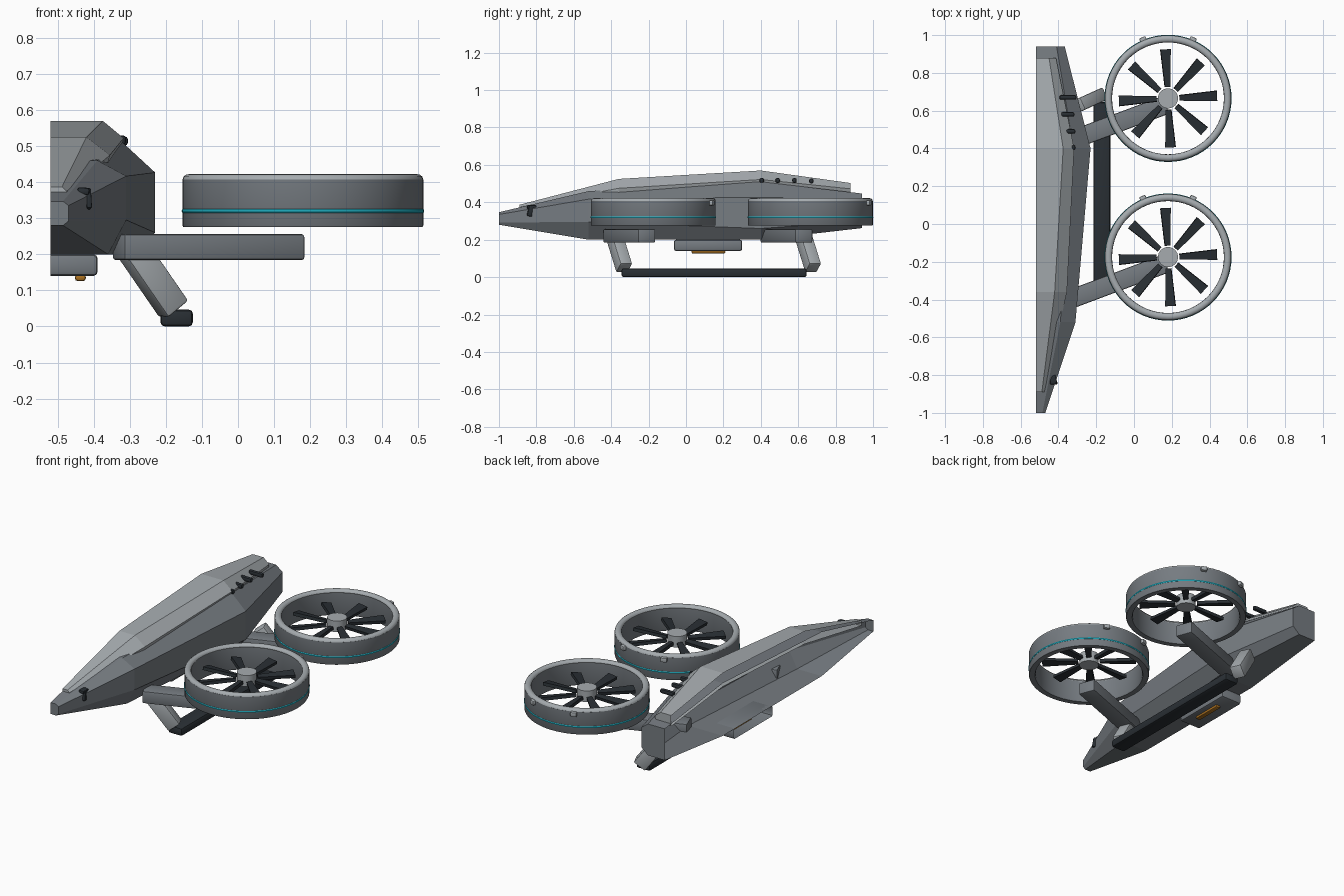
import bpy, bmesh, math
from mathutils import Vector, Matrix

if "Cube" in bpy.data.objects:
    bpy.data.objects.remove(bpy.data.objects["Cube"])

CUT = -0.52  # open centre plane of the half airframe


def material(name, rgb):
    m = bpy.data.materials.new(name)
    m.diffuse_color = (*rgb, 1)
    m.use_nodes = True
    m.node_tree.nodes["Principled BSDF"].inputs["Base Color"].default_value = m.diffuse_color
    return m


HULL = material("hull_grey", (0.18, 0.20, 0.22))
LIGHT = material("light_grey", (0.38, 0.41, 0.43))
DARK = material("dark", (0.022, 0.028, 0.034))
TEAL = material("teal", (0.02, 0.6, 0.75))
AMBER = material("amber", (0.42, 0.17, 0.015))


def finish(name, bm, mat, smooth=False):
    bmesh.ops.recalc_face_normals(bm, faces=bm.faces)
    me = bpy.data.meshes.new(name)
    bm.to_mesh(me)
    bm.free()
    ob = bpy.data.objects.new(name, me)
    bpy.context.collection.objects.link(ob)
    me.materials.append(mat)
    if smooth:
        bpy.ops.object.select_all(action='DESELECT')
        ob.select_set(True)
        bpy.context.view_layer.objects.active = ob
        bpy.ops.object.shade_smooth_by_angle(angle=math.radians(35))
    return ob


def loft(name, stations, mat):
    """Half shell through sections (y, [(half_width, z)...]), capped at both ends."""
    bm = bmesh.new()
    rows = [[bm.verts.new((CUT + w, y, z)) for w, z in pts] for y, pts in stations]
    for a, b in zip(rows, rows[1:]):
        for i in range(len(a) - 1):
            bm.faces.new((a[i], a[i + 1], b[i + 1], b[i]))
    bm.faces.new(rows[0])
    bm.faces.new(rows[-1])
    return finish(name, bm, mat)


def box(name, matrix, size, bevel, mat, half=False):
    bm = bmesh.new()
    bmesh.ops.create_cube(bm, size=1, matrix=Matrix.Diagonal((*size, 1)))
    bmesh.ops.bevel(bm, geom=bm.edges[:], offset=bevel, segments=2,
                    profile=0.5, affect='EDGES')
    bm.transform(matrix)
    if half:
        bmesh.ops.bisect_plane(bm, geom=bm.verts[:] + bm.edges[:] + bm.faces[:],
                               plane_co=(CUT, 0, 0), plane_no=(-1, 0, 0), clear_outer=True)
    return finish(name, bm, mat, True)


def beam(name, p0, p1, width, height, bevel, mat):
    p0, p1 = Vector(p0), Vector(p1)
    d = (p1 - p0).normalized()
    side = d.cross(Vector((0, 0, 1))).normalized()
    rot = Matrix((d, side, d.cross(side))).transposed().to_4x4()
    return box(name, Matrix.Translation((p0 + p1) / 2) @ rot,
               ((p1 - p0).length, width, height), bevel, mat)


def lathe(name, profile, centre, mat, segs=64):
    """Closed (r, z) profile revolved about a vertical axis."""
    bm = bmesh.new()
    rings = []
    for k in range(segs):
        a = 2 * math.pi * k / segs
        rings.append([bm.verts.new((centre[0] + r * math.cos(a),
                                    centre[1] + r * math.sin(a), z)) for r, z in profile])
    n = len(profile)
    for k in range(segs):
        a, b = rings[k], rings[(k + 1) % segs]
        for i in range(n):
            j = (i + 1) % n
            bm.faces.new((a[i], b[i], b[j], a[j]))
    return finish(name, bm, mat, True)


def ellipse(r, z, dr, dz, n=12):
    return [(r + dr * math.cos(2 * math.pi * i / n), z + dz * math.sin(2 * math.pi * i / n))
            for i in range(n)]


# fuselage and canopy, half shells open on the centre plane
loft("fuselage", [
    (-1.0, [(0, .347), (.035, .347), (.05, .335), (.05, .292), (.035, .28), (0, .28)]),
    (-.52, [(0, .46), (.13, .46), (.21, .417), (.21, .295), (.16, .2), (0, .2)]),
    (.40, [(0, .51), (.20, .51), (.29, .427), (.29, .26), (.225, .2), (0, .2)]),
    (.94, [(0, .447), (.11, .447), (.153, .415), (.153, .30), (.11, .262), (0, .262)])], HULL)
loft("canopy", [
    (-.89, [(0, .387), (.032, .387), (.045, .375), (.045, .355), (0, .355)]),
    (-.36, [(0, .525), (.10, .525), (.165, .475), (.158, .45), (0, .45)]),
    (.40, [(0, .57), (.145, .57), (.203, .522), (.192, .49), (0, .49)]),
    (.88, [(0, .503), (.07, .503), (.107, .472), (.10, .44), (0, .44)])], LIGHT)

# belly pod and lamp
box("belly_pod", Matrix.Translation((CUT, .118, .170)), (.262, .365, .06), .012, HULL, half=True)
box("belly_lamp", Matrix.Translation((-.437, .12, .135)), (.03, .18, .018), .007, AMBER)

# shoulder vents
for i, (y, x0, x1, z) in enumerate([(.405, -.335, -.31, .517), (.49, -.365, -.31, .517),
                                    (.58, -.39, -.315, .517), (.67, -.395, -.305, .514)]):
    box(f"vent_{i + 1}", Matrix.Translation(((x0 + x1) / 2, y, z)),
        (x1 - x0, .024, .026), .009, DARK)

# hooked nose sensor
beam("nose_sensor_top", (-.445, -.825, .376), (-.412, -.825, .374), .05, .02, .006, DARK)
beam("nose_sensor_side", (-.418, -.825, .382), (-.4145, -.838, .325), .016, .028, .005, DARK)

# arms, landing gear and rotors, front then rear
for label, y_arm, y_leg, y_rot in (("front", -.397, -.385, -.175), ("rear", .443, .625, .665)):
    beam(f"{label}_arm", (-.332, y_arm, .22), (.169, y_arm + .188, .22), .10, .072, .008, HULL)
    beam(f"{label}_leg", (-.30, y_leg, .225), (-.178, y_leg + .055, .048), .07, .078, .008, LIGHT)

    c = (.18, y_rot)
    lathe(f"{label}_duct", [(.300, .275), (.331, .275), (.334, .280), (.334, .408),
                            (.298, .408), (.296, .285)], c, HULL)
    lathe(f"{label}_duct_rim", ellipse(.315, .408, .0185, .0145), c, LIGHT)
    lathe(f"{label}_light_ring", ellipse(.331, .32, .0055, .0065, 8), c, TEAL)

    # hub
    bm = bmesh.new()
    bmesh.ops.create_cone(bm, cap_ends=True, segments=32, radius1=.053, radius2=.053, depth=.065,
                          matrix=Matrix.Translation((*c, .37)))
    finish(f"{label}_hub", bm, LIGHT, True)

    # eight slightly pitched blades, wider at the tip
    bm = bmesh.new()
    for k in range(8):
        turn = Matrix.Translation((*c, .362)) @ Matrix.Rotation(math.radians(45 * k + 3), 4, 'Z')
        pitch = Matrix.Rotation(math.radians(10), 4, 'X')
        made = bmesh.ops.create_cube(bm, size=1)["verts"]
        for v in made:
            tip = v.co.x > 0
            v.co = turn @ pitch @ Vector((.26 if tip else .06,
                                          v.co.y * (.055 if tip else .028), v.co.z * .018))
    finish(f"{label}_blades", bm, DARK)

    # small clips on the back of each duct
    for s in (-1, 1):
        a = math.radians(90 + 23 * s)
        m = (Matrix.Translation((c[0] + .336 * math.cos(a), c[1] + .336 * math.sin(a), .397))
             @ Matrix.Rotation(a, 4, 'Z'))
        box(f"{label}_clip_{'left' if s > 0 else 'right'}", m, (.03, .035, .026), .005, LIGHT)

# skid rail
box("skid", Matrix.Translation((-.170, .15, .0235)), (.09, .99, .047), .012, DARK)
